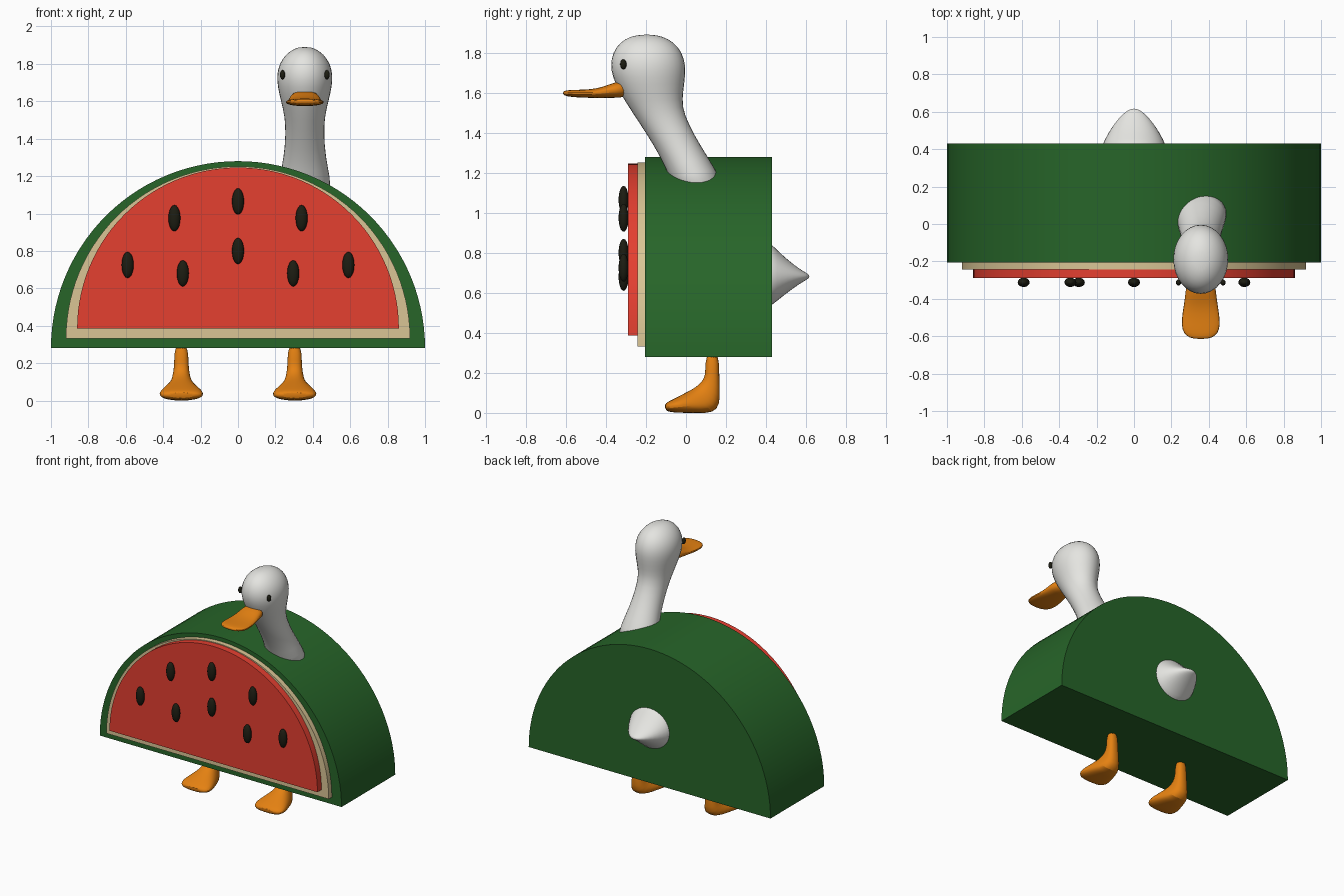
import bpy, bmesh, math
from mathutils import Vector

if "Cube" in bpy.data.objects:
    bpy.data.objects.remove(bpy.data.objects["Cube"])


def material(name, rgb):
    m = bpy.data.materials.new(name)
    m.diffuse_color = (*rgb, 1)
    m.use_nodes = True
    m.node_tree.nodes["Principled BSDF"].inputs["Base Color"].default_value = m.diffuse_color
    return m


GREEN = material("rind green", (0.02, 0.13, 0.022))
CREAM = material("pith cream", (0.70, 0.56, 0.30))
RED = material("flesh red", (0.78, 0.05, 0.03))
DARK = material("seed black", (0.012, 0.012, 0.006))
WHITE = material("feather white", (0.78, 0.78, 0.75))
ORANGE = material("beak orange", (0.78, 0.22, 0.006))


def finish(bm, name, mat, subsurf=0):
    bmesh.ops.recalc_face_normals(bm, faces=bm.faces)
    me = bpy.data.meshes.new(name)
    bm.to_mesh(me)
    bm.free()
    me.materials.append(mat)
    ob = bpy.data.objects.new(name, me)
    bpy.context.collection.objects.link(ob)
    bpy.ops.object.select_all(action='DESELECT')
    ob.select_set(True)
    bpy.context.view_layer.objects.active = ob
    bpy.ops.object.shade_smooth_by_angle(angle=math.radians(40))
    if subsurf:
        for p in me.polygons:
            p.use_smooth = True
        mod = ob.modifiers.new("smooth", 'SUBSURF')
        mod.levels = mod.render_levels = subsurf
    return ob


def half_disc(name, mat, r, z0, y0, y1, n=56):
    """Half disc slab standing on its flat side."""
    bm = bmesh.new()
    vs = [bm.verts.new((r * math.cos(math.pi * i / n), y0,
                        z0 + r * math.sin(math.pi * i / n))) for i in range(n + 1)]
    f = bm.faces.new(vs)
    ext = bmesh.ops.extrude_face_region(bm, geom=[f], use_keep_orig=True)
    bmesh.ops.translate(bm, vec=(0, y1 - y0, 0),
                        verts=[g for g in ext["geom"] if isinstance(g, bmesh.types.BMVert)])
    return finish(bm, name, mat)


def loft(name, mat, cx, rings, tip=None, n=16, power=1.0):
    """Skin through oval rings; each is (y, z) of two opposite points and a half width in x."""
    bm = bmesh.new()
    loops = []
    for (ya, za, yb, zb, w) in rings:
        a, b = Vector((cx, ya, za)), Vector((cx, yb, zb))
        mid, half = (a + b) / 2, (a - b) / 2
        loop = []
        for i in range(n):
            t = 2 * math.pi * (i + 0.5) / n
            c, s = (math.copysign(abs(v) ** power, v) for v in (math.cos(t), math.sin(t)))
            loop.append(bm.verts.new(mid + half * s + Vector((w * c, 0, 0))))
        loops.append(loop)
    for p, q in zip(loops, loops[1:]):
        for i in range(n):
            j = (i + 1) % n
            bm.faces.new((p[i], p[j], q[j], q[i]))
    bm.faces.new(loops[0])
    if tip:
        v = bm.verts.new((cx, *tip))
        for i in range(n):
            bm.faces.new((loops[-1][i], loops[-1][(i + 1) % n], v))
    else:
        bm.faces.new(loops[-1])
    return finish(bm, name, mat, 1)


def ellipsoid(name, mat, centre, radii):
    bm = bmesh.new()
    bmesh.ops.create_uvsphere(bm, u_segments=16, v_segments=10, radius=1)
    bmesh.ops.scale(bm, vec=radii, verts=bm.verts)
    bmesh.ops.translate(bm, vec=centre, verts=bm.verts)
    return finish(bm, name, mat)


# Melon slice body: rind, pith, flesh
half_disc("rind_body", GREEN, 1.0, 0.28, -0.205, 0.43)
half_disc("pith_layer", CREAM, 0.92, 0.332, -0.242, -0.19)
half_disc("flesh_layer", RED, 0.86, 0.386, -0.29, -0.20)

# Seeds on the front
seeds = [(0, 1.065), (0, 0.80)]
for x, z in ((0.34, 0.975), (0.295, 0.68), (0.59, 0.725)):
    seeds += [(x, z), (-x, z)]
for i, (x, z) in enumerate(seeds):
    ellipsoid(f"seed_{i + 1}", DARK, (x, -0.312, z), (0.032, 0.025, 0.07))

# Neck and head in one skin
HX = 0.357
loft("neck_and_head", WHITE, HX, [
    (-0.04, 1.05, 0.21, 1.10, 0.155),
    (-0.085, 1.18, 0.15, 1.22, 0.136),
    (-0.13, 1.28, 0.075, 1.335, 0.114),
    (-0.20, 1.395, 0.017, 1.44, 0.105),
    (-0.27, 1.50, -0.018, 1.53, 0.108),
    (-0.335, 1.60, -0.010, 1.61, 0.131),
    (-0.372, 1.68, 0.0, 1.68, 0.149),
    (-0.382, 1.74, 0.002, 1.74, 0.153),
    (-0.370, 1.80, -0.015, 1.80, 0.140),
    (-0.335, 1.852, -0.055, 1.852, 0.104),
    (-0.275, 1.884, -0.12, 1.884, 0.055)], tip=(-0.195, 1.893))

# Eyes
for side, name in ((-1, "left_eye"), (1, "right_eye")):
    ellipsoid(name, DARK, (HX + side * 0.119, -0.313, 1.742), (0.014, 0.016, 0.025))

# Beak
loft("beak", ORANGE, HX, [
    (-0.29, 1.665, -0.29, 1.575, 0.075),
    (-0.36, 1.653, -0.36, 1.574, 0.082),
    (-0.42, 1.627, -0.42, 1.573, 0.090),
    (-0.48, 1.617, -0.48, 1.574, 0.100),
    (-0.54, 1.615, -0.54, 1.576, 0.106),
    (-0.585, 1.614, -0.585, 1.580, 0.094),
    (-0.609, 1.610, -0.609, 1.586, 0.062)], tip=(-0.617, 1.598), power=0.85)

# Tail
loft("tail", WHITE, 0, [
    (0.39, 0.87, 0.39, 0.51, 0.185),
    (0.43, 0.845, 0.43, 0.535, 0.170),
    (0.48, 0.792, 0.48, 0.578, 0.145),
    (0.54, 0.740, 0.54, 0.625, 0.105),
    (0.59, 0.706, 0.59, 0.658, 0.060),
    (0.611, 0.694, 0.611, 0.670, 0.028)], tip=(0.618, 0.682))

# Legs with webbed feet
for side, name in ((-1, "left_leg"), (1, "right_leg")):
    loft(name, ORANGE, side * 0.303, [
        (0.097, 0.30, 0.166, 0.30, 0.038),
        (0.097, 0.21, 0.166, 0.20, 0.038),
        (0.090, 0.168, 0.170, 0.12, 0.044),
        (0.060, 0.138, 0.170, 0.04, 0.056),
        (0.025, 0.116, 0.140, -0.002, 0.080),
        (-0.015, 0.095, 0.05, -0.002, 0.104),
        (-0.06, 0.072, -0.03, 0.0, 0.123),
        (-0.092, 0.055, -0.08, 0.003, 0.112),
        (-0.108, 0.042, -0.103, 0.012, 0.075)], power=0.85)
